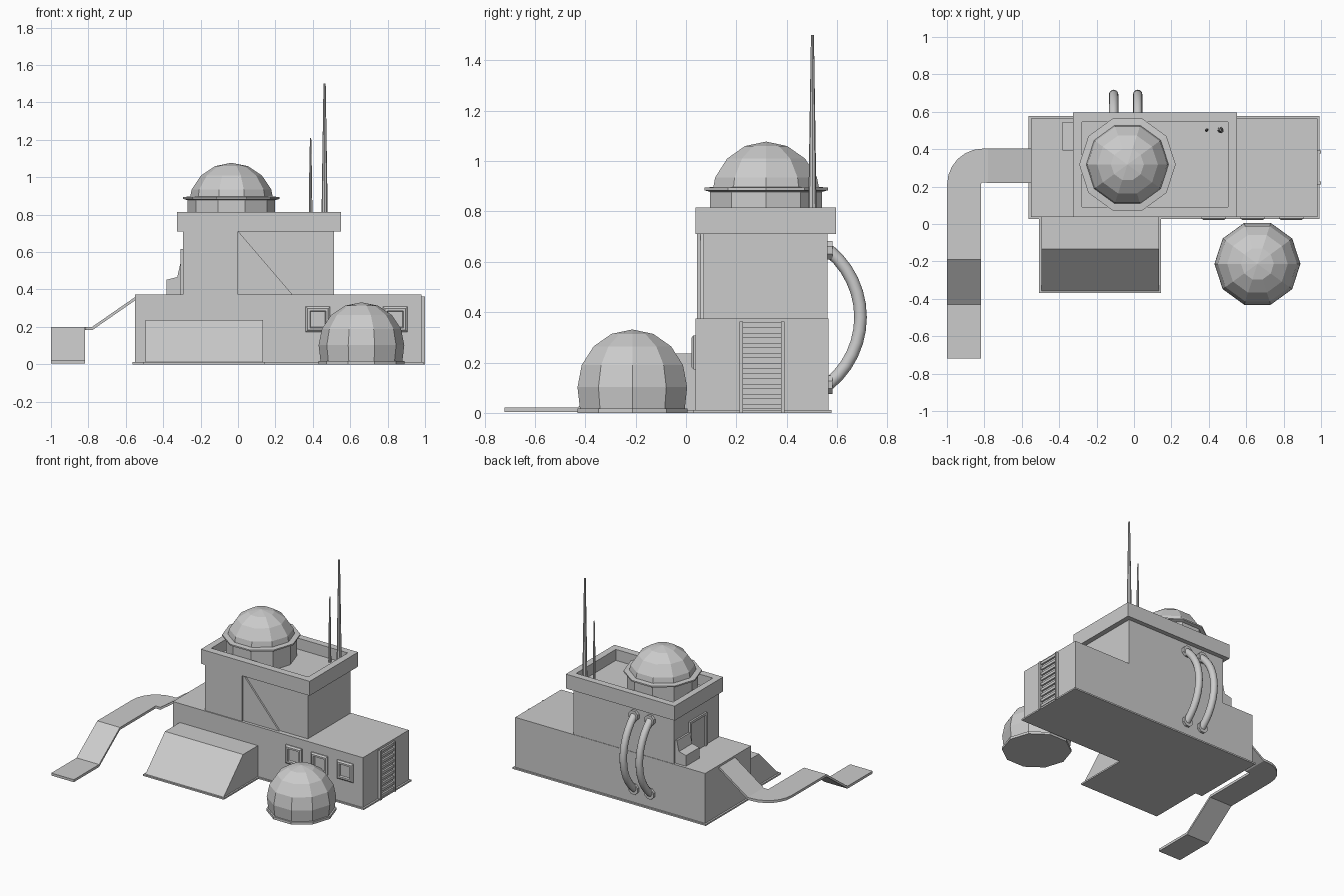
import bpy, bmesh, math
from mathutils import Vector

if "Cube" in bpy.data.objects:
    bpy.data.objects.remove(bpy.data.objects["Cube"])


def make(name, verts, faces):
    bm = bmesh.new()
    vs = [bm.verts.new(v) for v in verts]
    for f in faces:
        bm.faces.new([vs[i] for i in f])
    bmesh.ops.recalc_face_normals(bm, faces=bm.faces)
    me = bpy.data.meshes.new(name)
    bm.to_mesh(me)
    bm.free()
    ob = bpy.data.objects.new(name, me)
    bpy.context.collection.objects.link(ob)
    return ob


def loft(name, rings, cap=True):
    """Join equal-length point rings into a closed skin."""
    n = len(rings[0])
    verts = [p for r in rings for p in r]
    faces = [(a * n + i, a * n + (i + 1) % n, (a + 1) * n + (i + 1) % n, (a + 1) * n + i)
             for a in range(len(rings) - 1) for i in range(n)]
    if cap:
        faces += [tuple(range(n)), tuple(range(len(verts) - n, len(verts)))]
    return make(name, verts, faces)


def rect(x0, x1, y0, y1, z):
    return [(x0, y0, z), (x1, y0, z), (x1, y1, z), (x0, y1, z)]


def box(name, x0, x1, y0, y1, z0, z1):
    return loft(name, [rect(x0, x1, y0, y1, z0), rect(x0, x1, y0, y1, z1)])


def prism_x(name, profile, x0, x1):
    return loft(name, [[(x, y, z) for y, z in profile] for x in (x0, x1)])


def lathe(name, profile, cx, cy, n=10):
    return loft(name, [[(cx + r * math.cos(2 * math.pi * i / n),
                         cy + r * math.sin(2 * math.pi * i / n), z)
                        for i in range(n)] for r, z in profile])


def dome_profile(r, zc):
    return [(max(r * math.cos(math.radians(a)), 0.001), zc + r * math.sin(math.radians(a)))
            for a in (0, 22.5, 45, 67.5, 90)]


# Lower building and its footing
box("lower_building", -0.55, 0.98, 0.037, 0.565, 0, 0.374)
box("building_footing", -0.563, 0.993, 0.028, 0.577, 0, 0.011)

# Upper storey with stepped front panels
box("upper_storey", -0.295, 0.514, 0.07, 0.562, 0.374, 0.715)
box("front_wall_panel", -0.295, 0.0, 0.044, 0.07, 0.374, 0.712)
tri = [(0, 0.374), (0.29, 0.374), (0, 0.712)]
loft("front_buttress", [[(x, y, z) for x, z in tri] for y in (0.058, 0.07)])

# Roof slab with recessed deck
outer = (-0.325, 0.551, 0.037, 0.595)
inner = (-0.278, 0.502, 0.09, 0.546)
loft("roof_parapet", [rect(*outer, 0.71), rect(*outer, 0.815),
                      rect(*inner, 0.815), rect(*inner, 0.735)])

# Roof dome on its drum
lathe("dome_drum", [(0.234, 0.735), (0.234, 0.885)], -0.035, 0.318)
lathe("dome_collar", [(0.236, 0.878), (0.258, 0.884), (0.258, 0.894), (0.225, 0.897)], -0.035, 0.318)
lathe("roof_dome", dome_profile(0.23, 0.847), -0.035, 0.318)

# Ground dome
lathe("ground_dome", [(0.218, 0.01)] + dome_profile(0.229, 0.102), 0.66, -0.213)
lathe("ground_dome_footing", [(0.23, 0), (0.23, 0.018)], 0.66, -0.213)

# Antennas
for name, x, r, top in (("tall_antenna", 0.463, 0.017, 1.5), ("short_antenna", 0.388, 0.01, 1.21)):
    lathe(name, [(r, 0.73), (r * 0.85, 0.95), (r * 0.35, top)], x, 0.502, 8)

# Sloped front annex
prism_x("front_annex", [(0.04, 0), (-0.357, 0), (-0.357, 0.011), (-0.133, 0.236), (0.04, 0.236)],
        -0.495, 0.134)
box("annex_footing", -0.507, 0.145, -0.37, 0.04, 0, 0.011)

# Framed windows along the front
for i in range(3):
    a, b, c, d = 0.362 + 0.207 * i, 0.492 + 0.207 * i, 0.173, 0.308
    steps = ((0, 0.04), (0, 0.03), (0.01, 0.021), (0.022, 0.021), (0.026, 0.034))
    loft("window_%d" % (i + 1), [[(a + s, y, c + s), (b - s, y, c + s), (b - s, y, d - s),
                                 (a + s, y, d - s)] for s, y in steps])

# Ladder on the right wall
for side, y in (("front", 0.212), ("rear", 0.378)):
    box("ladder_rail_" + side, 0.976, 1.0, y, y + 0.014, 0, 0.362)
for i in range(9):
    z = 0.015 + i * 0.0405
    box("ladder_rung_%d" % (i + 1), 0.978, 0.993, 0.22, 0.385, z, z + 0.019)

# Doorway on the left wall of the upper storey
for name, y0, y1, z0, z1 in (("front", 0.195, 0.212, 0.374, 0.615), ("rear", 0.373, 0.39, 0.374, 0.615),
                             ("top", 0.212, 0.373, 0.598, 0.615)):
    box("door_frame_" + name, -0.308, -0.29, y0, y1, z0, z1)
box("door_panel", -0.299, -0.29, 0.212, 0.373, 0.374, 0.598)

# Console box beside the door
prof = [(-0.382, 0.374), (-0.382, 0.452), (-0.325, 0.466), (-0.308, 0.54), (-0.29, 0.54), (-0.29, 0.374)]
loft("wall_console", [[(x, y, z) for x, z in prof] for y in (0.392, 0.545)])

# Curved walkway: pairs of edge points swept with a thin section
pairs = [((-0.545, 0.403, 0.363), (-0.545, 0.22, 0.363)),
         ((-0.78, 0.403, 0.2), (-0.78, 0.22, 0.2))]
for k in range(7):
    t = math.radians(90 + 15 * k)
    pairs.append(tuple((-0.808 + r * math.cos(t), 0.212 + r * math.sin(t), 0.2) for r in (0.191, 0.01)))
pairs += [((-1.0, y, z), (-0.818, y, z)) for y, z in ((-0.19, 0.2), (-0.43, 0.022), (-0.72, 0.022))]
down = Vector((0, 0, -0.018))
loft("walkway", [[Vector(a), Vector(b), Vector(b) + down, Vector(a) + down] for a, b in pairs])

# Bowed pipes and flanges on the back
R, sag, zc, yw = 0.343, 0.125, 0.38, 0.568
half = math.asin(0.265 / R)
for i, x in enumerate((-0.109, 0.02)):
    rings = []
    for k in range(13):
        t = -half + 2 * half * k / 12
        ring = []
        for j in range(12):
            u = 2 * math.pi * j / 12
            q = R + 0.025 * math.cos(u)
            ring.append((x + 0.025 * math.sin(u), yw + sag - R + q * math.cos(t), zc + q * math.sin(t)))
        rings.append(ring)
    pipe = loft("back_pipe_%d" % (i + 1), rings)
    for p in pipe.data.polygons:
        p.use_smooth = len(p.vertices) == 4
    for end, z in (("lower", 0.112), ("upper", 0.646)):
        loft("pipe_flange_%s_%d" % (end, i + 1),
             [[(x + 0.04 * math.cos(math.pi * j / 4 + math.pi / 8), y,
                z + 0.04 * math.sin(math.pi * j / 4 + math.pi / 8)) for j in range(8)]
              for y in (0.56, 0.581)])
